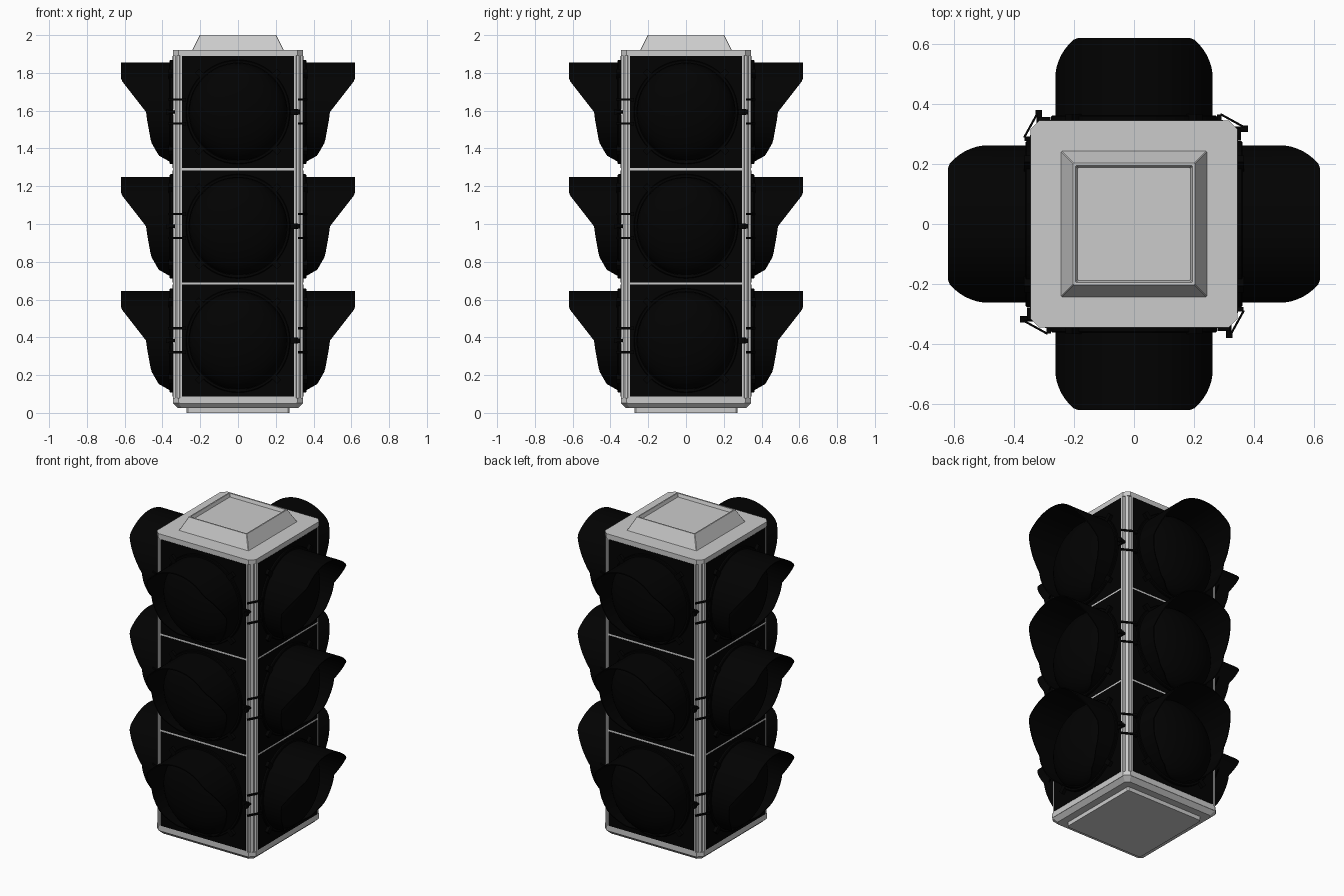
import bpy, bmesh, math
from mathutils import Matrix, Vector

if "Cube" in bpy.data.objects:
    bpy.data.objects.remove(bpy.data.objects["Cube"])

black = bpy.data.materials.new("black_paint")
black.diffuse_color = (0.0005, 0.0005, 0.0005, 1)
black.use_nodes = True
black.node_tree.nodes["Principled BSDF"].inputs["Base Color"].default_value = black.diffuse_color
R = 0.262
CENTRES = (0.383, 0.988, 1.593)
SIDES = ("front", "right", "back", "left")
LEVELS = ("lower", "middle", "upper")


def to_mesh(bm, name, mat=None):
    bmesh.ops.recalc_face_normals(bm, faces=bm.faces)
    me = bpy.data.meshes.new(name)
    bm.to_mesh(me)
    bm.free()
    if mat:
        me.materials.append(mat)
    return me


def place(me, name, matrix=Matrix(), smooth=False):
    ob = bpy.data.objects.new(name, me)
    ob.matrix_world = matrix
    bpy.context.collection.objects.link(ob)
    if smooth:
        for o in bpy.context.selected_objects:
            o.select_set(False)
        bpy.context.view_layer.objects.active = ob
        ob.select_set(True)
        bpy.ops.object.shade_smooth_by_angle(angle=math.radians(35))
    return ob


def loft(bm, loops, cap=True):
    rings = [[bm.verts.new(p) for p in loop] for loop in loops]
    n = len(rings[0])
    for a, b in zip(rings, rings[1:]):
        for i in range(n):
            j = (i + 1) % n
            bm.faces.new((a[i], a[j], b[j], b[i]))
    if cap:
        bm.faces.new(rings[0])
        bm.faces.new(rings[-1])
    return rings


def square(half, z, c):
    # chamfered square outline
    pts = []
    for k in range(4):
        m = Matrix.Rotation(k * math.pi / 2, 3, 'Z')
        for p in ((half, -half + c, z), (half, half - c, z)):
            pts.append(m @ Vector(p))
    return pts


def circle(r, y, n=48):
    # circle facing the front; y may vary with the height
    out = []
    for i in range(n):
        t = 2 * math.pi * i / n
        yy = y(math.cos(t) * R) if callable(y) else y
        out.append((r * math.sin(t), yy, r * math.cos(t)))
    return out


def box(bm, size, centre, rot=Matrix()):
    m = Matrix.Translation(centre) @ rot @ Matrix.Diagonal((*size, 1))
    return bmesh.ops.create_cube(bm, size=1, matrix=m)


def stack(name, loops):
    bm = bmesh.new()
    loft(bm, loops)
    place(to_mesh(bm, name), name)


# housing with grooved corner posts
corner = ((0.345, 0.308), (0.334, 0.311), (0.334, 0.322), (0.322, 0.334), (0.311, 0.334), (0.308, 0.345))
outline = [Matrix.Rotation(k * math.pi / 2, 2) @ Vector(p) for k in range(4) for p in corner]
stack("housing", [[(p.x, p.y, z) for p in outline] for z in (0.05, 1.90)])

# bottom tray, base plate, lid and hollow top mount
stack("bottom_tray", [square(0.318, 0.025, 0.02), square(0.345, 0.052, 0.03), square(0.345, 0.078, 0.03)])
stack("base_plate", [square(0.272, 0.0, 0.008), square(0.272, 0.03, 0.008)])
stack("lid", [square(0.345, 1.893, 0.03), square(0.345, 1.92, 0.03)])
stack("top_mount", [square(0.245, 1.915, 0.003), square(0.203, 2.0, 0.003),
                    square(0.195, 2.0, 0.003), square(0.188, 1.98, 0.003)])

# flush door with raised lens ring and four clips
bm = bmesh.new()
box(bm, (0.592, 0.02, 0.593), (0, -0.337, -0.001))
loft(bm, [circle(0.276, -0.345), circle(0.276, -0.358), circle(0.272, -0.362),
          circle(0.25, -0.362), circle(0.25, -0.345)], cap=False)
for k in range(4):
    a = math.pi / 4 + k * math.pi / 2
    rot = Matrix.Rotation(-a, 4, 'Y')
    box(bm, (0.045, 0.022, 0.03), (0.285 * math.cos(a), -0.356, 0.285 * math.sin(a)), rot)
door = to_mesh(bm, "door", black)

# deep domed lens
bm = bmesh.new()
loft(bm, [circle(0.258 * math.cos(a), -0.35 - 0.13 * math.sin(a))
          for a in [math.radians(d) for d in (0, 10, 20, 30, 40, 50, 60, 70, 80, 89)]])
lens = to_mesh(bm, "lens", black)

# visor: tube whose length depends on height
CUT = ((-0.263, 0.362), (-0.23, 0.42), (-0.16, 0.46), (-0.05, 0.48),
       (0.0, 0.487), (0.175, 0.62), (0.263, 0.62))


def visor_y(z):
    for (z0, y0), (z1, y1) in zip(CUT, CUT[1:]):
        if z <= z1:
            return -(y0 + (y1 - y0) * (z - z0) / (z1 - z0))
    return -CUT[-1][1]


bm = bmesh.new()
n = 64
loft(bm, [circle(R, -0.345, n), circle(R, visor_y, n),
          circle(R - 0.006, visor_y, n), circle(R - 0.006, -0.345, n)], cap=False)
visor = to_mesh(bm, "visor", black)

# hinge straps round the corner post
bm = bmesh.new()
a, b = Vector((0.366, -0.288, 0)), Vector((0.322, -0.368, 0))
d = b - a
rot = Matrix.Rotation(math.atan2(d.y, d.x), 4, 'Z')
for z in (0.065, -0.062):
    box(bm, (d.length, 0.007, 0.011), (a + b) / 2 + Vector((0, 0, z)), rot)
    box(bm, (0.024, 0.016, 0.02), (0.353, -0.284, z))
hinge = to_mesh(bm, "hinge", black)

# latch knob on the door edge
bm = bmesh.new()
bmesh.ops.create_cone(bm, cap_ends=True, segments=12, radius1=0.009, radius2=0.009, depth=0.045,
                      matrix=Matrix.Translation((0.316, -0.357, 0)) @ Matrix.Rotation(math.pi / 2, 4, 'X'))
box(bm, (0.02, 0.014, 0.024), (0.318, -0.373, 0))
box(bm, (0.04, 0.012, 0.03), (0.298, -0.35, 0))
latch = to_mesh(bm, "latch", black)

# repeat each signal on four sides and three levels
for k, side in enumerate(SIDES):
    for level, z in zip(LEVELS, CENTRES):
        m = Matrix.Rotation(k * math.pi / 2, 4, 'Z') @ Matrix.Translation((0, 0, z))
        for me, smooth in ((door, False), (lens, True), (visor, True), (hinge, False), (latch, False)):
            place(me, f"{side}_{level}_{me.name}", m, smooth)
